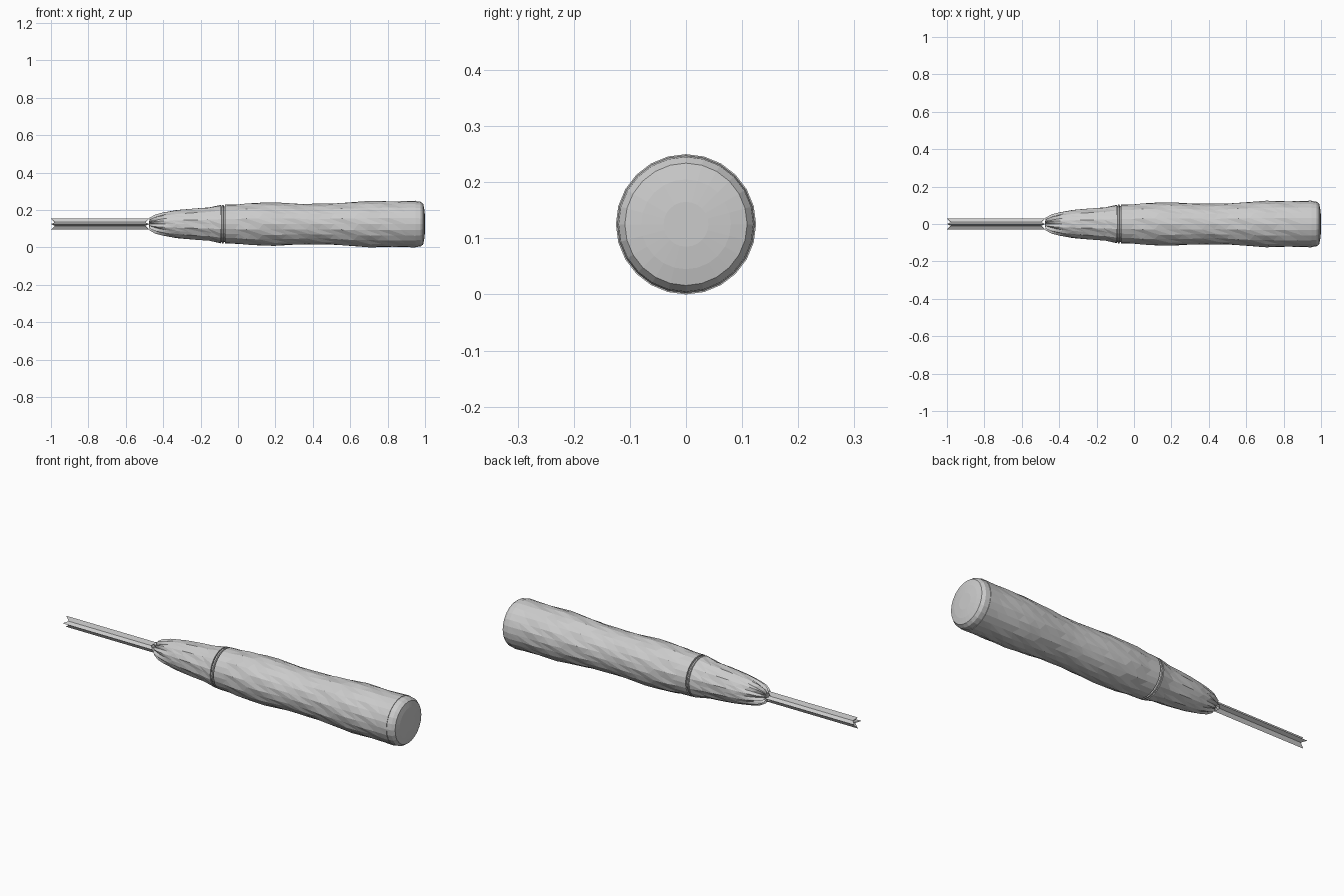
import bpy, bmesh, math

if "Cube" in bpy.data.objects:
    bpy.data.objects.remove(bpy.data.objects["Cube"])

CZ = 0.125  # height of the long axis


def lathe(name, profile, sides=24, facet=0.0, twist=0.0, caps=True):
    """Low-poly turned body along x; facet gives carved dips, twist staggers the rings."""
    bm = bmesh.new()
    rings = []
    last = len(profile) - 1
    for i, (x, r) in enumerate(profile):
        ring = []
        for j in range(sides):
            a = 2 * math.pi * j / sides
            k = 0 if i in (0, last) else facet
            dip = k * (0.5 - 0.5 * math.cos(math.pi * j + twist * i))
            rr = r * (1 - dip)
            xx = x + (0.012 * math.cos(math.pi * j) if k else 0)
            ring.append(bm.verts.new((xx, rr * math.cos(a), CZ + rr * math.sin(a))))
        rings.append(ring)
    for i in range(last):
        for j in range(sides):
            n = (j + 1) % sides
            a, b, c, d = rings[i][j], rings[i][n], rings[i + 1][n], rings[i + 1][j]
            if facet:
                bm.faces.new((a, b, c))
                bm.faces.new((a, c, d))
            else:
                bm.faces.new((a, b, c, d))
    if caps:
        bm.faces.new(rings[0])
        bm.faces.new(rings[-1])
    return finish(name, bm)


def finish(name, bm):
    bmesh.ops.recalc_face_normals(bm, faces=bm.faces[:])
    me = bpy.data.meshes.new(name)
    bm.to_mesh(me)
    bm.free()
    ob = bpy.data.objects.new(name, me)
    bpy.context.collection.objects.link(ob)
    return ob


def sample(keys, n):
    """Smoothly interpolate radius keys at n evenly spaced stations."""
    out = []
    for i in range(n):
        x = keys[0][0] + (keys[-1][0] - keys[0][0]) * i / (n - 1)
        for (x0, r0), (x1, r1) in zip(keys, keys[1:]):
            if x <= x1 + 1e-6:
                t = (x - x0) / (x1 - x0)
                t = t * t * (3 - 2 * t)
                out.append((x, r0 + (r1 - r0) * t))
                break
    return out


# Carved grip with a waist and swollen end
grip_keys = [(-0.07, 0.104), (0.12, 0.117), (0.43, 0.110), (0.72, 0.125), (0.95, 0.125)]
lathe("grip", sample(grip_keys, 17), facet=0.035, twist=math.pi / 2)

# Chamfered, slightly domed end cap
lathe("end_cap", [(0.945, 0.123), (0.975, 0.120), (0.99, 0.109),
                  (0.996, 0.08), (1.0, 0.04)], sides=24)

# Collar ring and the narrow neck below it
lathe("collar_neck", [(-0.10, 0.095), (-0.06, 0.095)])
lathe("collar_ring", [(-0.087, 0.099), (-0.085, 0.103), (-0.078, 0.103), (-0.076, 0.099)])

# Rounded nose
nose = [(-0.475, 0.014), (-0.46, 0.036), (-0.43, 0.053), (-0.39, 0.065), (-0.34, 0.075),
        (-0.28, 0.082), (-0.21, 0.087), (-0.15, 0.092), (-0.09, 0.103)]
lathe("nose", nose, facet=0.04, twist=math.pi / 2)

# Four-finned shaft with notched ends
bm = bmesh.new()
ends = []
for x, inward in ((-1.0, 1), (-0.475, -1)):
    ring = []
    for k in range(8):
        a = k * math.pi / 4
        r, inset = (0.029, 0) if k % 2 == 0 else (0.014, 0.022)
        ring.append(bm.verts.new((x + inward * inset, r * math.cos(a), CZ + r * math.sin(a))))
    hub = bm.verts.new((x + inward * 0.03, 0, CZ))
    for k in range(8):
        bm.faces.new((hub, ring[k], ring[(k + 1) % 8]))
    ends.append(ring)
for k in range(8):
    n = (k + 1) % 8
    bm.faces.new((ends[0][k], ends[0][n], ends[1][n], ends[1][k]))
finish("shaft", bm)
